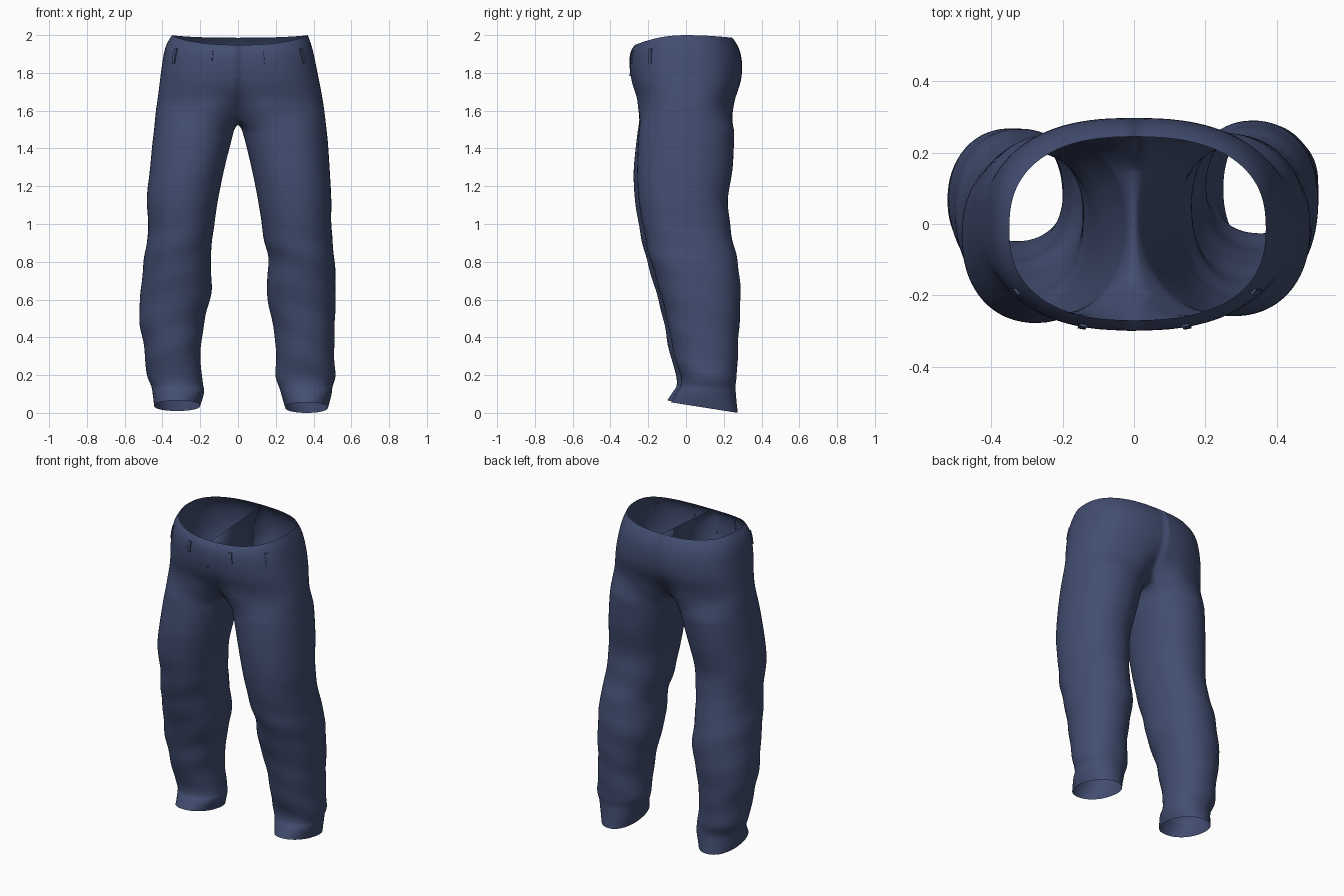
import bpy, bmesh
from math import sin, cos, pi, radians, exp, copysign
from mathutils import Vector

cube = bpy.data.objects.get("Cube")
if cube:
    bpy.data.objects.remove(cube)

OUTER, INNER = 26, 10      # segments round the outside and the inseam
HALF = radians(140)        # share of a leg ring that continues into the hips

# Hip rings: height, right reach, left reach, front, back, seam dent, rim tilt
HIPS = [
    (2.0, .35, .37, -.27, .245, 0, 1),
    (1.94, .385, .392, -.293, .28, 0, .5),
    (1.85, .402, .412, -.3, .298, 0, 0),
    (1.75, .415, .432, -.292, .295, .02, 0),
    (1.67, .425, .447, -.268, .27, .09, 0),
    (1.6, .436, .458, -.265, .26, .28, 0),
]
# Leg rings: height, right inner/outer, left inner/outer, front, back
LEGS = [
    (1.5, .02, .445, .02, .47, -.25, .257),
    (1.42, .04, .455, .042, .478, -.255, .255),
    (1.28, .075, .468, .075, .487, -.26, .247),
    (1.13, .105, .485, .105, .495, -.252, .222),
    (1.0, .125, .475, .125, .495, -.232, .235),
    (.9, .137, .485, .14, .502, -.212, .25),
    (.8, .145, .5, .163, .513, -.187, .275),
    (.65, .138, .515, .15, .518, -.142, .29),
    (.5, .175, .525, .177, .515, -.102, .285),
    (.38, .192, .503, .198, .51, -.08, .278),
    (.27, .2, .49, .2, .512, -.055, .273),
    (.19, .188, .482, .2, .515, -.03, .27),
    (.14, .182, .46, .215, .502, -.03, .262),
    (.09, .18, .452, .228, .497, -.05, .265),
    (0, .2, .445, .25, .477, -.08, .275),
]


def smooth_rows(rows, steps):
    """Catmull-Rom interpolation between measured rings."""
    out = []
    for i in range(len(rows) - 1):
        a, b, c, d = (rows[min(max(i + k, 0), len(rows) - 1)] for k in (-1, 0, 1, 2))
        for s in range(steps):
            t = s / steps
            out.append(tuple(
                q + .5 * t * (r - p + t * (2 * p - 5 * q + 4 * r - w + t * (3 * (q - r) + w - p)))
                for p, q, r, w in zip(a, b, c, d)))
    return out + [rows[-1]]


def oval(angle, n):
    """Point on a unit superellipse; angle 0 faces outwards, -90 the front."""
    c, s = cos(angle), sin(angle)
    return copysign(abs(c) ** (2 / n), c), copysign(abs(s) ** (2 / n), s)


def hip_point(row, side, angle):
    z, right, left, front, back, dent, tilt = row
    c, s = oval(angle, 2.45)
    x = (left if side > 0 else right) * max(c, 0)
    if abs(abs(angle) - pi / 2) < .0001:
        x = 0
    y = (front + back) / 2 + (back - front) / 2 * s
    y *= 1 - dent * exp(-(x / .075) ** 2)
    z -= tilt * (.052 if s < 0 else .014) * s * s
    return Vector((side * x, y, z))


def leg_point(row, side, angle):
    z = row[0]
    inner, outer = row[3:5] if side > 0 else row[1:3]
    front, back = row[5:]
    c, s = oval(angle, 2.15)
    # soft cloth folds below the knee
    fold = 1 + .014 * sin(z * 34 + 2 * angle + side) * max(0, min(1, (1.15 - z) * 3, z * 5))
    x = (inner + outer) / 2 + (outer - inner) / 2 * c * fold
    y = (front + back) / 2 + (back - front) / 2 * s * fold
    y -= (.01 - .01 * side) * min(1, (1.6 - z) * 3)
    # raised front of the hem
    low = max(0, 1 - z / .14)
    z += low * ((1 - s) * .028 + (.01 if side < 0 else 0))
    return Vector((side * x, y, z))


def bridge(bm, upper, lower):
    n = len(lower)
    loop = n if len(upper) == n else len(upper) - 1
    for i in range(loop):
        j = (i + 1) % n
        bm.faces.new((upper[i], upper[j], lower[j], lower[i]))


def finish(bm, name, material):
    mesh = bpy.data.meshes.new(name)
    bm.to_mesh(mesh)
    bm.free()
    mesh.materials.append(material)
    obj = bpy.data.objects.new(name, mesh)
    bpy.context.collection.objects.link(obj)
    return obj


denim = bpy.data.materials.new("navy cloth")
denim.use_nodes = True
denim.diffuse_color = (.055, .075, .165, 1)
bsdf = denim.node_tree.nodes["Principled BSDF"]
bsdf.inputs["Base Color"].default_value = denim.diffuse_color
bsdf.inputs["Roughness"].default_value = .9

# Trousers: two half shells that meet at the centre seam and the crotch
bm = bmesh.new()
hip_rows, leg_rows = smooth_rows(HIPS, 2), smooth_rows(LEGS, 3)
for side in (-1, 1):
    above = None
    for row in hip_rows:
        ring = [bm.verts.new(hip_point(row, side, -pi / 2 + pi * i / OUTER))
                for i in range(OUTER + 1)]
        if above:
            bridge(bm, above, ring)
        above = ring
    # crotch curve sagging under the body from back to front
    back, front = above[-1].co, above[0].co
    for i in range(1, INNER):
        p = back.lerp(front, i / INNER)
        p.z -= .065 * sin(pi * i / INNER) ** .7
        above.append(bm.verts.new(p))
    for row in leg_rows:
        angles = [-HALF + 2 * HALF * i / OUTER for i in range(OUTER + 1)]
        angles += [HALF + 2 * (pi - HALF) * i / INNER for i in range(1, INNER)]
        ring = [bm.verts.new(leg_point(row, side, a)) for a in angles]
        bridge(bm, above, ring)
        above = ring
bmesh.ops.remove_doubles(bm, verts=bm.verts, dist=.0001)
bmesh.ops.recalc_face_normals(bm, faces=bm.faces)
for face in bm.faces:
    face.smooth = True
trousers = finish(bm, "trousers", denim)
trousers.modifiers.new("smooth cloth", "SUBSURF").levels = 1
trousers.modifiers["smooth cloth"].render_levels = 1

# Belt loops: thin bent straps following the waist
for side, word in ((-1, "right"), (1, "left")):
    for place, deg in (("front", -73), ("side", -35)):
        bm = bmesh.new()
        strips = []
        for row in hip_rows[2:5]:
            a = radians(deg)
            p = hip_point(row, side, a)
            along = (hip_point(row, side, a + .05) - p).normalized()
            out = Vector((along.y, -along.x, 0)) * side
            strips.append([bm.verts.new(p + along * w + out * h)
                           for w, h in ((-.01, -.004), (-.01, .005), (.01, .005), (.01, -.004))])
        for a, b in zip(strips, strips[1:]):
            bridge(bm, a, b)
        bm.faces.new(strips[0])
        bm.faces.new(strips[-1])
        bmesh.ops.recalc_face_normals(bm, faces=bm.faces)
        finish(bm, f"{word}_{place}_belt_loop", denim)

# Fly button
bpy.ops.mesh.primitive_cylinder_add(vertices=12, radius=.007, depth=.012,
                                    location=(-.012, -.294, 1.79), rotation=(pi / 2, 0, 0))
button = bpy.context.object
button.name = "fly_button"
button.data.materials.append(denim)
